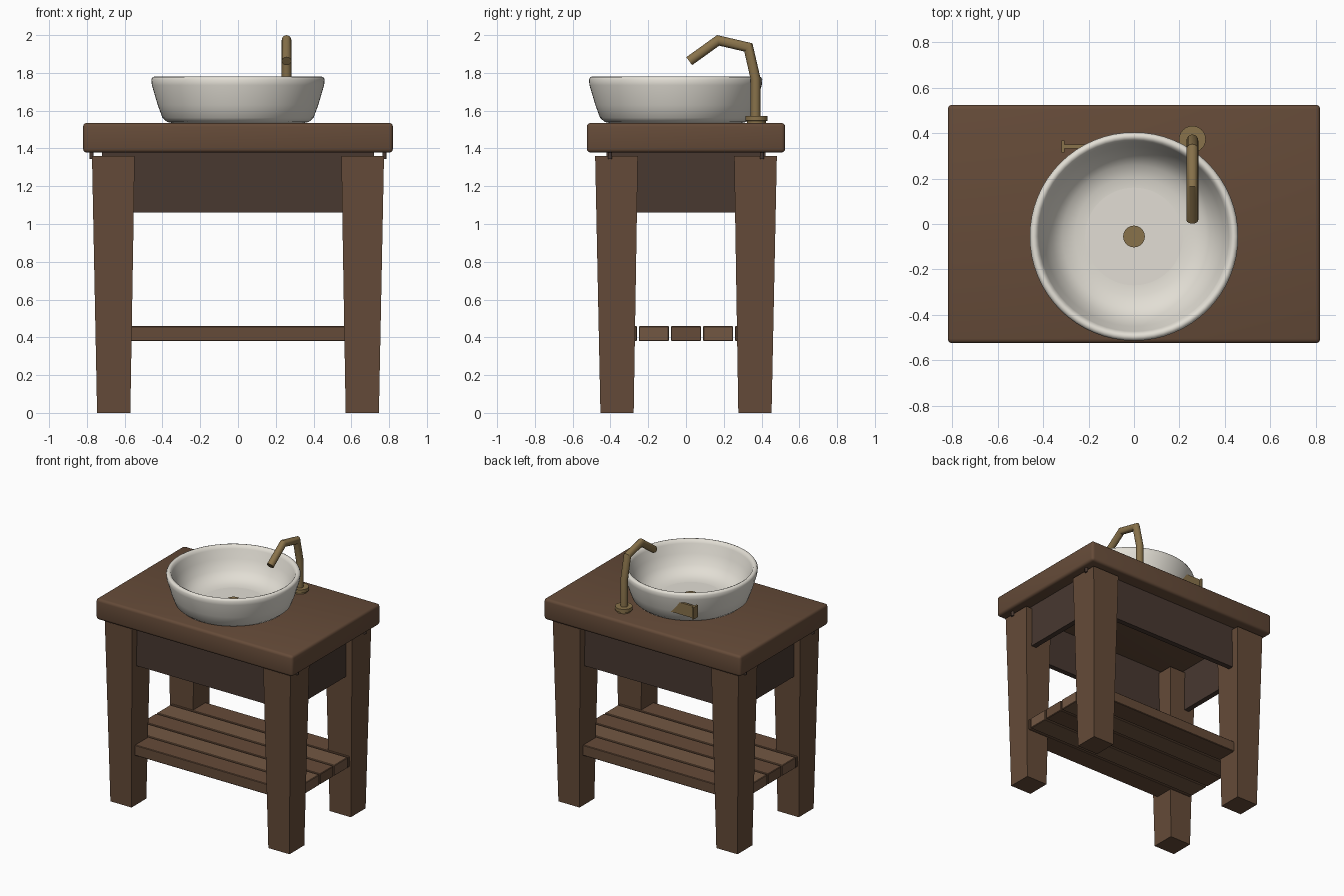
import bpy, bmesh, math
from mathutils import Vector

if "Cube" in bpy.data.objects:
    bpy.data.objects.remove(bpy.data.objects["Cube"])


def material(name, rgb):
    m = bpy.data.materials.new(name)
    m.diffuse_color = (*rgb, 1)
    m.use_nodes = True
    m.node_tree.nodes["Principled BSDF"].inputs["Base Color"].default_value = m.diffuse_color
    return m


WOOD = material("wood", (0.13, 0.07, 0.04))
SLAT = material("slat_wood", (0.17, 0.095, 0.055))
DARK = material("dark_wood", (0.065, 0.04, 0.03))
CERAMIC = material("ceramic", (0.76, 0.73, 0.66))
BRASS = material("brass", (0.25, 0.17, 0.07))


def finish(name, bm, mat, smooth=None):
    bmesh.ops.recalc_face_normals(bm, faces=bm.faces)
    me = bpy.data.meshes.new(name)
    bm.to_mesh(me)
    bm.free()
    ob = bpy.data.objects.new(name, me)
    bpy.context.collection.objects.link(ob)
    me.materials.append(mat)
    if smooth:
        bpy.ops.object.select_all(action='DESELECT')
        ob.select_set(True)
        bpy.context.view_layer.objects.active = ob
        bpy.ops.object.shade_smooth_by_angle(angle=math.radians(smooth))
    return ob


def box(name, lo, hi, mat, bevel=0, segments=1):
    bm = bmesh.new()
    bmesh.ops.create_cube(bm, size=1)
    for v in bm.verts:
        v.co = [lo[i] + (v.co[i] + 0.5) * (hi[i] - lo[i]) for i in range(3)]
    if bevel:
        bmesh.ops.bevel(bm, geom=bm.edges[:], offset=bevel, segments=segments,
                        profile=0.5, affect='EDGES')
    return finish(name, bm, mat, 40 if segments > 1 else None)


def lathe(name, profile, centre, mat, sides=24, smooth=35):
    """Spin (radius, z) points around a vertical axis; ends are capped."""
    bm = bmesh.new()
    rings = []
    for r, z in profile:
        rings.append([bm.verts.new((centre[0] + r * math.cos(a), centre[1] + r * math.sin(a), z))
                      for a in (2 * math.pi * i / sides for i in range(sides))])
    for a, b in zip(rings, rings[1:]):
        for i in range(sides):
            j = (i + 1) % sides
            bm.faces.new((a[i], a[j], b[j], b[i]))
    bm.faces.new(rings[0])
    bm.faces.new(rings[-1])
    return finish(name, bm, mat, smooth)


def pipe(name, x, path, radius, mat, sides=16):
    """Mitred tube through (y, z) points in a plane of constant x."""
    pts = [Vector(p) for p in path]
    dirs = [(b - a).normalized() for a, b in zip(pts, pts[1:])]
    bm = bmesh.new()
    rings = []
    for k, p in enumerate(pts):
        d0, d1 = dirs[max(k - 1, 0)], dirs[min(k, len(dirs) - 1)]
        t = (d0 + d1).normalized()
        n = Vector((-t.y, t.x)) / t.dot(d0)
        ring = []
        for i in range(sides):
            a = 2 * math.pi * i / sides
            q = p + n * radius * math.sin(a)
            ring.append(bm.verts.new((x + radius * math.cos(a), q.x, q.y)))
        rings.append(ring)
    for a, b in zip(rings, rings[1:]):
        for i in range(sides):
            j = (i + 1) % sides
            bm.faces.new((a[i], a[j], b[j], b[i]))
    bm.faces.new(rings[0])
    bm.faces.new(rings[-1])
    return finish(name, bm, mat, 30)


# Countertop
box("countertop", (-0.82, -0.525, 1.378), (0.82, 0.525, 1.535), WOOD, 0.02, 3)

# Tapered legs and the small bolts beside them
for sx, side in ((-1, "left"), (1, "right")):
    for sy, end in ((-1, "front"), (1, "back")):
        bm = bmesh.new()
        bmesh.ops.create_cube(bm, size=2)
        for v in bm.verts:
            top = v.co.z > 0
            cx, cy, h = (0.66, 0.368, 0.113) if top else (0.658, 0.365, 0.088)
            v.co = (sx * cx + v.co.x * h, sy * cy + v.co.y * h, 1.36 if top else 0)
        finish(f"{end}_{side}_leg", bm, WOOD)
        lathe(f"{end}_{side}_bolt", [(0.011, 1.343), (0.011, 1.385)],
              (sx * 0.775, sy * 0.402), DARK, 12)

# Apron boards
for s, fb, lr in ((-1, "front", "left"), (1, "back", "right")):
    y0, y1 = sorted((s * 0.38, s * 0.42))
    box(f"{fb}_apron", (-0.72, y0, 1.06), (0.72, y1, 1.38), DARK)
    x0, x1 = sorted((s * 0.68, s * 0.72))
    box(f"{lr}_apron", (x0, -0.38, 1.06), (x1, 0.38, 1.38), DARK)

# Slatted shelf
for i in range(5):
    y = (i - 2) * 0.17
    box(f"shelf_slat_{i + 1}", (-0.74, y - 0.08, 0.38), (0.74, y + 0.08, 0.46),
        SLAT if i % 2 else WOOD, 0.004)

# Basin
C = (0, -0.055)
lathe("basin", [(0.34, 1.533), (0.375, 1.54), (0.40, 1.562), (0.425, 1.63), (0.456, 1.735),
                (0.459, 1.765), (0.452, 1.777), (0.44, 1.781), (0.427, 1.775), (0.418, 1.755),
                (0.395, 1.69), (0.36, 1.62), (0.315, 1.577), (0.26, 1.56), (0.215, 1.555)],
      C, CERAMIC, 64, 45)
lathe("basin_floor", [(0.215, 1.55), (0.215, 1.557)], C, CERAMIC, 64)
lathe("drain", [(0.048, 1.55), (0.048, 1.566)], C, BRASS, 24)

# Faucet
lathe("faucet_base", [(0.05, 1.533), (0.05, 1.545), (0.059, 1.547), (0.059, 1.572)],
      (0.257, 0.373), BRASS, 24)
pipe("faucet_spout", 0.257,
     [(0.368, 1.55), (0.368, 1.77), (0.33, 1.935), (0.17, 1.972), (0.017, 1.862)], 0.026, BRASS)

# Bracket plate behind the basin
box("back_plate", (-0.315, 0.333, 1.62), (-0.11, 0.35, 1.71), BRASS)
box("back_plate_end", (-0.32, 0.315, 1.62), (-0.307, 0.368, 1.71), BRASS)
